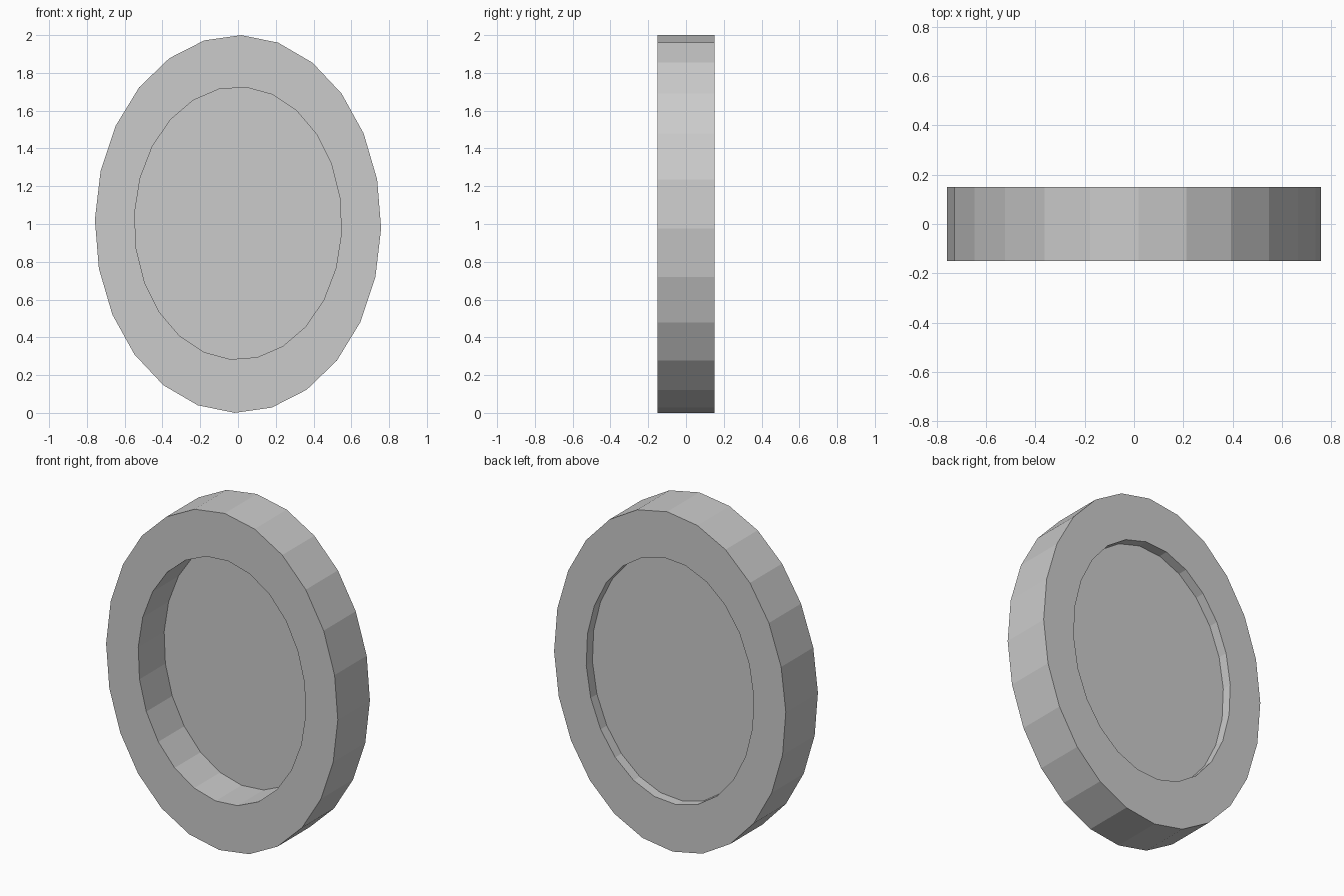
import bpy, bmesh
from math import sin, cos, radians, tau

if "Cube" in bpy.data.objects:
    bpy.data.objects.remove(bpy.data.objects["Cube"])

SIDES = 24
HALF = 0.15        # half the rim depth
PANEL_Y = 0.092    # panel sits towards the back
OUTER = (0.758, 1.0, 1.0, 1.35)     # x radius, z radius, centre z, phase
INNER = (0.549, 0.722, 1.004, 4.3)


def loop(bm, spec, y):
    rx, rz, cz, phase = spec
    angles = [radians(phase) + tau * i / SIDES for i in range(SIDES)]
    return [bm.verts.new((rx * sin(a), y, cz + rz * cos(a))) for a in angles]


def finish(bm, name):
    mesh = bpy.data.meshes.new(name)
    bm.to_mesh(mesh)
    bm.free()
    obj = bpy.data.objects.new(name, mesh)
    bpy.context.collection.objects.link(obj)
    return obj


# Oval rim: a rectangular section swept round four oval loops
bm = bmesh.new()
loops = [loop(bm, OUTER, -HALF), loop(bm, OUTER, HALF),
         loop(bm, INNER, HALF), loop(bm, INNER, -HALF)]
for k in range(4):
    a, b = loops[k], loops[(k + 1) % 4]
    for i in range(SIDES):
        j = (i + 1) % SIDES
        bm.faces.new((a[i], a[j], b[j], b[i]))
bmesh.ops.recalc_face_normals(bm, faces=bm.faces[:])
finish(bm, "oval_rim")

# Thin flat panel filling the opening
bm = bmesh.new()
bm.faces.new(loop(bm, INNER, PANEL_Y))
bmesh.ops.recalc_face_normals(bm, faces=bm.faces[:])
finish(bm, "inner_panel")
